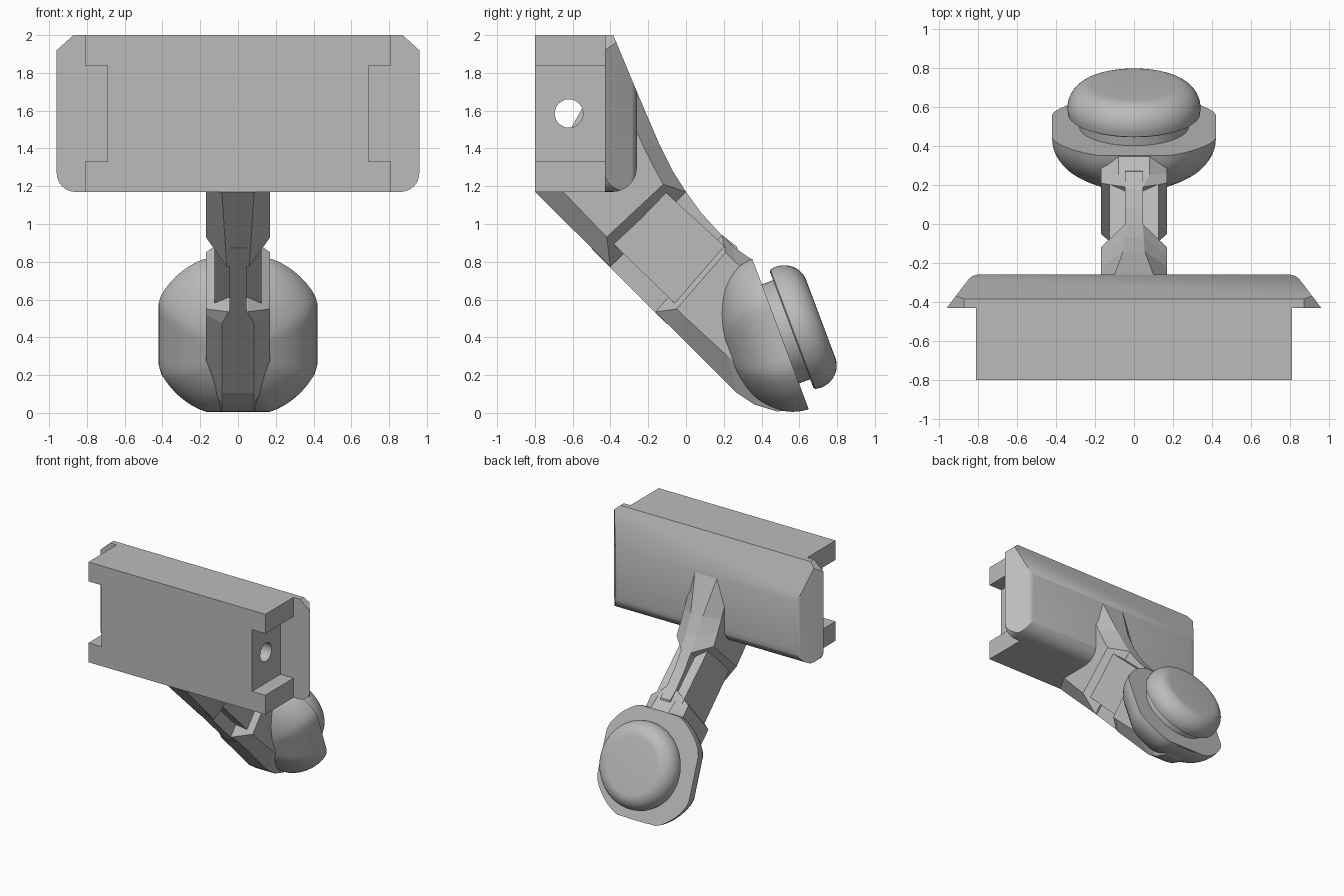
import bpy, bmesh
from math import cos, sin, pi, atan2
from mathutils import Vector, Matrix

old = bpy.data.objects.get("Cube")
if old:
    bpy.data.objects.remove(old, do_unlink=True)

grey = bpy.data.materials.new("plain grey")
grey.use_nodes = True
grey.diffuse_color = (0.5, 0.5, 0.5, 1)
grey.node_tree.nodes["Principled BSDF"].inputs["Base Color"].default_value = (0.5, 0.5, 0.5, 1)


def finish(name, bm):
    bmesh.ops.recalc_face_normals(bm, faces=bm.faces[:])
    mesh = bpy.data.meshes.new(name)
    bm.to_mesh(mesh)
    bm.free()
    mesh.materials.append(grey)
    obj = bpy.data.objects.new(name, mesh)
    bpy.context.collection.objects.link(obj)
    return obj


def loft(name, rings):
    """Skin closed rings of equal length and cap both ends."""
    bm = bmesh.new()
    loops = [[bm.verts.new(p) for p in ring] for ring in rings]
    n = len(loops[0])
    for a, b in zip(loops, loops[1:]):
        for i in range(n):
            j = (i + 1) % n
            bm.faces.new((a[i], a[j], b[j], b[i]))
    bm.faces.new(loops[0])
    bm.faces.new(loops[-1])
    return finish(name, bm)


def prism(name, outline, axis, lo, hi):
    """Extrude a flat outline along axis 0, 1 or 2."""
    def place(p, h):
        q = list(p)
        q.insert(axis, h)
        return q
    return loft(name, [[place(p, h) for p in outline] for h in (lo, hi)])


def mirrored(half):
    return half + [(-x, v) for x, v in reversed(half)]


def arc(cx, cy, rx, ry, a0, a1, n=8):
    steps = [(a0 + (a1 - a0) * i / n) * pi / 180 for i in range(n + 1)]
    return [(cx + rx * cos(t), cy + ry * sin(t)) for t in steps]


def boolean(obj, cutter, operation):
    mod = obj.modifiers.new("cut", 'BOOLEAN')
    mod.operation, mod.object, mod.solver = operation, cutter, 'EXACT'
    bpy.context.view_layer.objects.active = obj
    bpy.ops.object.modifier_apply(modifier=mod.name)
    bpy.data.objects.remove(cutter, do_unlink=True)


def smooth(obj, angle=32):
    bpy.ops.object.select_all(action='DESELECT')
    obj.select_set(True)
    bpy.context.view_layer.objects.active = obj
    bpy.ops.object.shade_smooth_by_angle(angle=angle * pi / 180)


# Mount block with side notches and a pin hole right through
block = prism("mount_block", mirrored([(0.81, 1.17), (0.81, 1.33), (0.69, 1.33),
              (0.69, 1.84), (0.81, 1.84), (0.81, 2.0)]), 1, -0.8, -0.43)
hole = prism("hole_cutter", arc(-0.62, 1.585, 0.075, 0.075, 0, 348.75, 31), 0, -1, 1)
boolean(block, hole, 'DIFFERENCE')
smooth(block)

# Back plate: side profile trimmed by its front and top outlines
plate = prism("back_plate", [(-0.43, 2.0), (-0.43, 1.17)]
              + arc(-0.39, 1.30, 0.13, 0.13, -90, 0) + [(-0.26, 1.7), (-0.385, 2.0)],
              0, -1.1, 1.1)
front = prism("front_trim", mirrored(arc(0.86, 1.27, 0.1, 0.1, -90, 0)
              + [(0.96, 1.92), (0.86, 2.01), (0.5, 2.01)]), 1, -1, 0)
boolean(plate, front, 'INTERSECT')
top = prism("top_trim", mirrored([(0.96, -0.5), (0.96, -0.43), (0.85, -0.285),
            (0.83, -0.267), (0.80, -0.259)]), 2, 1, 2.2)
boolean(plate, top, 'INTERSECT')
smooth(plate)


def chamfered(name, points, width):
    """Side slab: each point is outer y, z, half width, then inner y, z."""
    rings = [[(-width, p[3], p[4]) for p in points], [(-p[2], p[0], p[1]) for p in points],
             [(p[2], p[0], p[1]) for p in points], [(width, p[3], p[4]) for p in points]]
    return loft(name, rings)


# Arm: upper collar, thin web, side panels, lower collar
chamfered("upper_arm", [
    (-0.80, 1.17, 0.085, -0.65, 1.17),
    (-0.40, 0.775, 0.06, -0.42, 0.93),
    (0.0, 1.17, 0.045, -0.12, 1.21),
    (-0.07, 1.28, 0.05, -0.17, 1.30),
    (-0.14, 1.42, 0.055, -0.22, 1.40),
    (-0.26, 1.70, 0.10, -0.29, 1.55),
    (-0.50, 1.70, 0.085, -0.50, 1.55)], 0.17)
prism("arm_web", [(-0.5, 0.87), (-0.1, 0.47), (0.3, 0.7), (0.27, 0.88), (0.18, 0.95),
                  (0.08, 1.06), (0.0, 1.17), (-0.1, 1.3)], 0, -0.045, 0.045)
prism("arm_panel", [(-0.42, 0.93), (-0.11, 1.17), (0.23, 0.86), (-0.05, 0.57)],
      0, -0.125, 0.125)
chamfered("lower_arm", [
    (-0.16, 0.535, 0.05, -0.05, 0.55),
    (-0.10, 0.475, 0.085, -0.02, 0.52),
    (0.27, 0.105, 0.085, 0.22, 0.30),
    (0.36, 0.045, 0.085, 0.35, 0.20),
    (0.48, 0.008, 0.085, 0.46, 0.20),
    (0.645, 0.015, 0.085, 0.50, 0.22),
    (0.352, 0.81, 0.08, 0.33, 0.74),
    (0.25, 0.88, 0.08, 0.26, 0.80),
    (0.19, 0.94, 0.045, 0.21, 0.85)], 0.17)

# Head axis tilts back and up from the face of the cup
u = Vector((0, -0.351, 0.936))
axis = Vector((0, 0.936, 0.351))
centre = Vector((0, 0.50, 0.418))


def head_ring(r, a, n=64, limit=None):
    ring = []
    for i in range(n):
        t = 2 * pi * i / n
        k = limit(t) if limit else 1
        ring.append(centre + axis * a + Vector((1, 0, 0)) * (r * k * cos(t)) + u * (r * k * sin(t)))
    return ring


# Cup: shallow bowl with flattened sides
def flat_sides(t):
    return min(0.462, 0.42 / max(abs(cos(t)), 0.01), 0.425 / max(abs(sin(t)), 0.01))


bowl = arc(0, 0, 1, 0.31, 0, -87, 16)
smooth(loft("cup", [head_ring(r, a, limit=flat_sides) for r, a in bowl]))

# Rounded button on a short neck
smooth(loft("button_neck", [head_ring(0.28, a) for a in (-0.02, 0.08)]))
button = [(0.325, 0.063), (0.338, 0.07)] + arc(0.22, 0.10, 0.122, 0.128, 0, 90, 10)
smooth(loft("button", [head_ring(r, a) for r, a in button]), 50)
